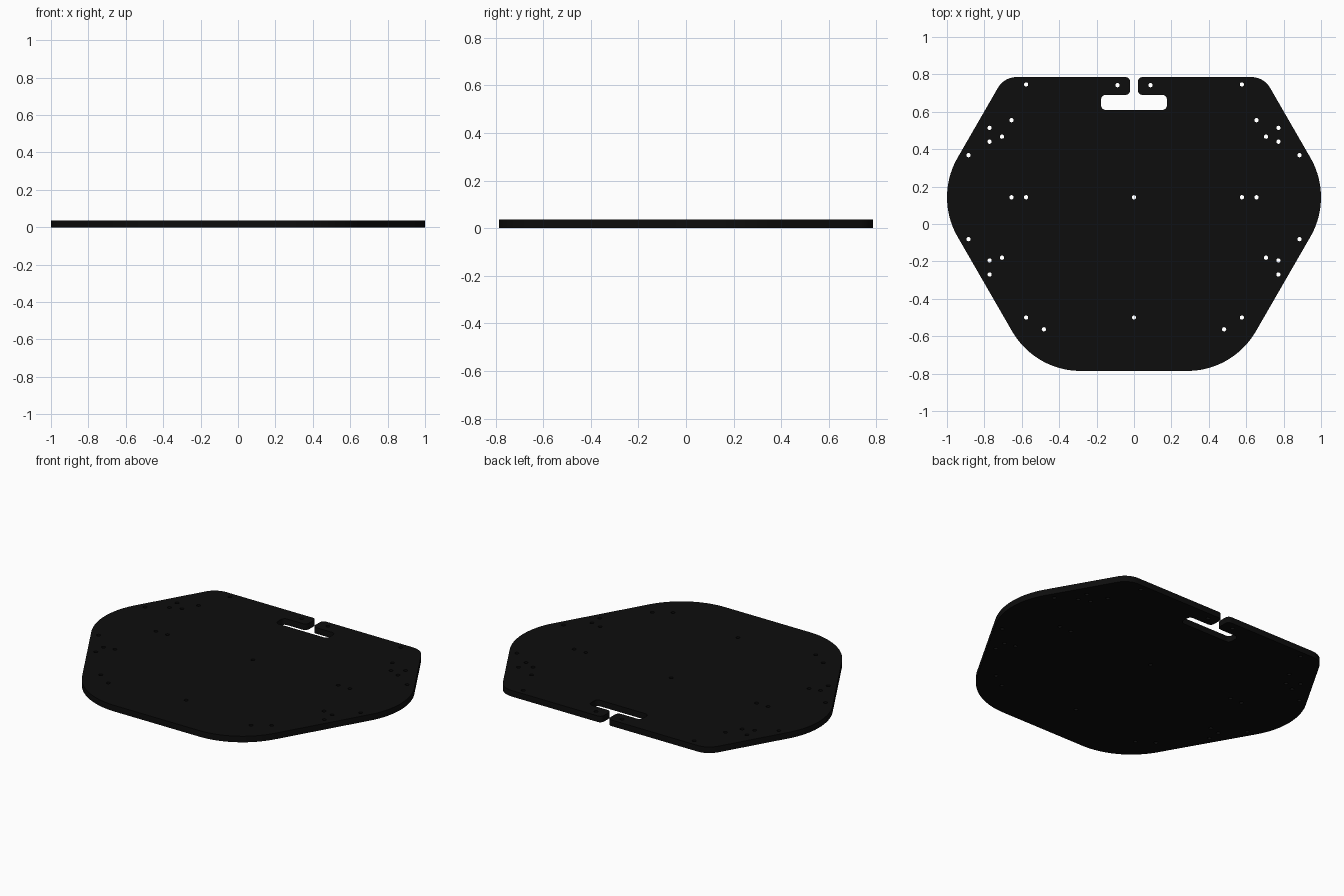
import bpy, bmesh, math
from mathutils import Vector, Matrix

if "Cube" in bpy.data.objects:
    bpy.data.objects.remove(bpy.data.objects["Cube"])

THICK = 0.037
HOLE_R = 0.0115


def rounded(corners):
    """Replace each (x, y, radius) corner of a closed polygon by an arc."""
    pts = []
    n = len(corners)
    for i, (x, y, r) in enumerate(corners):
        p = Vector((x, y))
        a = (Vector(corners[i - 1][:2]) - p).normalized()
        b = (Vector(corners[(i + 1) % n][:2]) - p).normalized()
        half = a.angle(b) / 2
        centre = p + (a + b).normalized() * r / math.sin(half)
        t1 = p + a * r / math.tan(half) - centre
        t2 = p + b * r / math.tan(half) - centre
        steps = 24 if r > 0.2 else 10
        sweep = t1.angle(t2)
        for k in range(steps + 1):
            f = k / steps
            v = (t1 * math.sin((1 - f) * sweep) + t2 * math.sin(f * sweep)) / math.sin(sweep)
            pts.append(centre + v)
    return pts


def add_loop(curve, pts):
    s = curve.splines.new('POLY')
    s.points.add(len(pts) - 1)
    for sp, p in zip(s.points, pts):
        sp.co = (p[0], p[1], 0, 1)
    s.use_cyclic_u = True


# Right half of the outline: handle slot, neck, then the hexagonal rim
half = [(0.176, 0.61, 0.025), (0.176, 0.69, 0.025),
        (0.021, 0.69, 0.025), (0.021, 0.7855, 0.025),
        (0.6944, 0.7855, 0.115), (1.0651, 0.143, 0.423),
        (0.5293, -0.7855, 0.423)]
outline = half + [(-x, y, r) for x, y, r in reversed(half)]

# Screw holes: mirrored pairs, plus two on the centre line
pairs = [(0.577, 0.746), (0.088, 0.742), (0.655, 0.555), (0.772, 0.514),
         (0.706, 0.467), (0.772, 0.44), (0.885, 0.368), (0.655, 0.143),
         (0.577, 0.143), (0.885, -0.081), (0.706, -0.18), (0.772, -0.195),
         (0.772, -0.27), (0.577, -0.5), (0.482, -0.563)]
holes = [(s * x, y) for x, y in pairs for s in (1, -1)] + [(0, 0.143), (0, -0.5)]

curve = bpy.data.curves.new("plate_profile", 'CURVE')
curve.dimensions = '2D'
curve.fill_mode = 'BOTH'
curve.extrude = THICK / 2
add_loop(curve, rounded(outline))
for hx, hy in holes:
    add_loop(curve, [(hx + HOLE_R * math.cos(k * math.tau / 16),
                      hy + HOLE_R * math.sin(k * math.tau / 16)) for k in range(16)])

# Turn the filled profile into a welded solid standing on z = 0
temp = bpy.data.objects.new("plate_profile", curve)
bpy.context.scene.collection.objects.link(temp)
dg = bpy.context.evaluated_depsgraph_get()
mesh = bpy.data.meshes.new_from_object(temp.evaluated_get(dg))
bpy.data.objects.remove(temp)
bm = bmesh.new()
bm.from_mesh(mesh)
bmesh.ops.remove_doubles(bm, verts=bm.verts, dist=1e-5)
bmesh.ops.recalc_face_normals(bm, faces=bm.faces)
bmesh.ops.translate(bm, verts=bm.verts, vec=(0, 0, THICK / 2))
bm.to_mesh(mesh)
bm.free()

plate = bpy.data.objects.new("base_plate", mesh)
bpy.context.scene.collection.objects.link(plate)
black = bpy.data.materials.new("matte black")
black.diffuse_color = (0.004, 0.004, 0.004, 1)
black.use_nodes = True
black.node_tree.nodes["Principled BSDF"].inputs["Base Color"].default_value = black.diffuse_color
mesh.materials.clear()
mesh.materials.append(black)

bpy.context.view_layer.objects.active = plate
plate.select_set(True)
bpy.ops.object.shade_smooth_by_angle(angle=math.radians(30))
